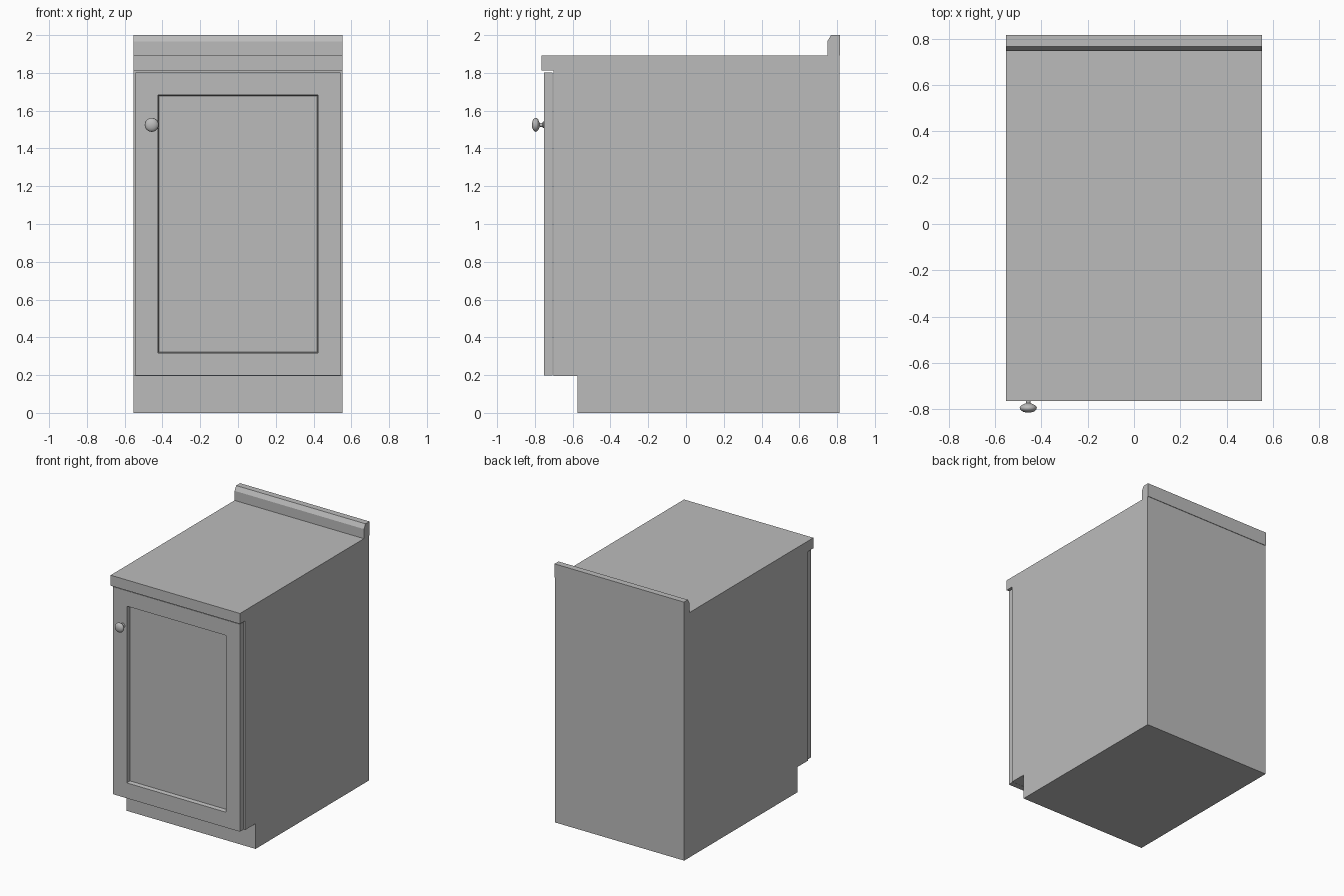
import bpy, bmesh, math
from mathutils import Matrix

cube = bpy.data.objects.get("Cube")
if cube:
    bpy.data.objects.remove(cube, do_unlink=True)

GREY = (0.5, 0.5, 0.5, 1.0)
grey = bpy.data.materials.new("plain_grey")
grey.use_nodes = True
grey.diffuse_color = GREY
grey.node_tree.nodes["Principled BSDF"].inputs["Base Color"].default_value = GREY

HALF_WIDTH = 0.553


def finish(name, bm):
    bmesh.ops.recalc_face_normals(bm, faces=bm.faces)
    mesh = bpy.data.meshes.new(name)
    bm.to_mesh(mesh)
    bm.free()
    mesh.materials.append(grey)
    obj = bpy.data.objects.new(name, mesh)
    bpy.context.collection.objects.link(obj)
    return obj


def extrude_side_profile(name, profile, half_width):
    """Sweep a (y, z) outline across the full width."""
    bm = bmesh.new()
    face = bm.faces.new([bm.verts.new((-half_width, y, z)) for y, z in profile])
    moved = bmesh.ops.extrude_face_region(bm, geom=[face])["geom"]
    verts = [v for v in moved if isinstance(v, bmesh.types.BMVert)]
    bmesh.ops.translate(bm, verts=verts, vec=(2 * half_width, 0, 0))
    return finish(name, bm)


# Carcass with toe kick
extrude_side_profile("cabinet_body", [
    (-0.575, 0), (0.812, 0), (0.812, 1.812),
    (-0.702, 1.812), (-0.702, 0.195), (-0.575, 0.195)], HALF_WIDTH)

# Worktop
extrude_side_profile("worktop", [
    (-0.766, 1.812), (0.812, 1.812), (0.812, 1.893), (-0.766, 1.893)], HALF_WIDTH)

# Upstand with chamfered front edge
extrude_side_profile("backsplash", [
    (0.748, 1.893), (0.816, 1.893), (0.816, 2.0),
    (0.768, 2.0), (0.748, 1.967)], HALF_WIDTH)

# Door slab with a recessed centre panel
bm = bmesh.new()
bmesh.ops.create_cube(bm, size=1, matrix=Matrix.Translation((0, -0.73, 1.0))
                      @ Matrix.Diagonal((1.086, 0.045, 1.604, 1)))
bm.normal_update()
front = min(bm.faces, key=lambda f: f.calc_center_median().y)
bmesh.ops.inset_region(bm, faces=[front], thickness=0.168)
bmesh.ops.inset_region(bm, faces=[front], thickness=0.008)
bmesh.ops.translate(bm, verts=front.verts, vec=(0, 0.03, 0))
finish("door", bm)

# Turned knob: (radius, distance from door face)
outline = [(0.018, -0.004), (0.018, 0.003), (0.011, 0.008), (0.010, 0.022)]
for i in range(9):
    a = math.radians(-60 + 150 * i / 8)
    outline.append((max(0.037 * math.cos(a), 0), 0.043 + 0.020 * math.sin(a)))
bm = bmesh.new()
verts = [bm.verts.new((r, -d, 0)) for r, d in outline]
edges = [bm.edges.new(pair) for pair in zip(verts, verts[1:])]
bmesh.ops.spin(bm, geom=verts + edges, cent=(0, 0, 0), axis=(0, 1, 0),
               angle=math.tau, steps=32)
bmesh.ops.remove_doubles(bm, verts=bm.verts, dist=0.0001)
knob = finish("door_knob", bm)
knob.location = (-0.457, -0.7525, 1.525)
bpy.ops.object.select_all(action="DESELECT")
knob.select_set(True)
bpy.context.view_layer.objects.active = knob
bpy.ops.object.shade_smooth_by_angle(angle=math.radians(40))
